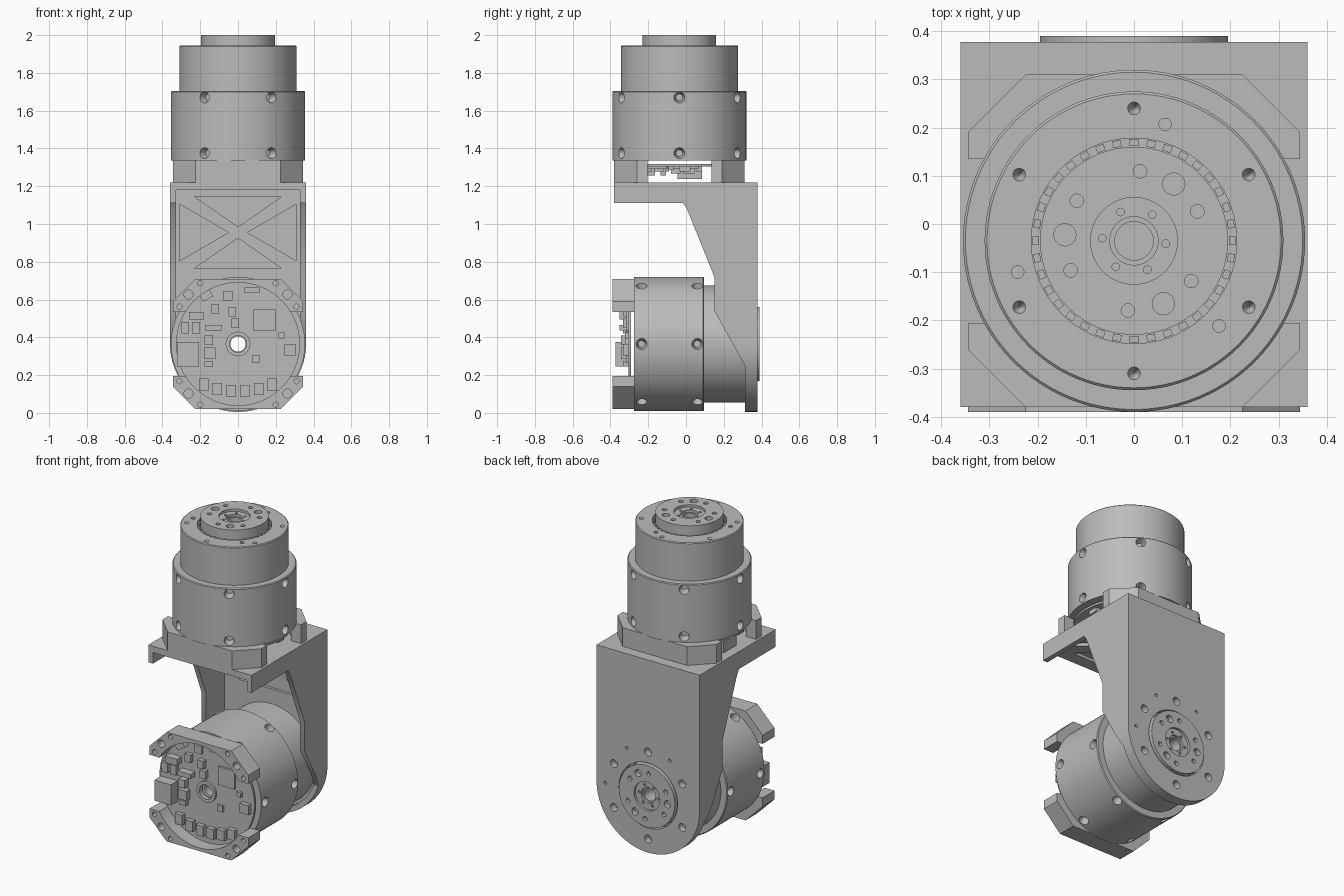
import bpy, bmesh
from math import pi, radians, cos, sin
from mathutils import Matrix, Vector

cube = bpy.data.objects.get("Cube")
if cube:
    bpy.data.objects.remove(cube, do_unlink=True)

grey = bpy.data.materials.new("machined grey")
colour = (0.5, 0.5, 0.5, 1)
grey.diffuse_color = colour
grey.use_nodes = True
for node in grey.node_tree.nodes:
    if node.type == 'BSDF_PRINCIPLED':
        node.inputs["Base Color"].default_value = colour


def finish(name, bm):
    bmesh.ops.recalc_face_normals(bm, faces=bm.faces)
    mesh = bpy.data.meshes.new(name)
    bm.to_mesh(mesh)
    bm.free()
    mesh.materials.append(grey)
    obj = bpy.data.objects.new(name, mesh)
    bpy.context.collection.objects.link(obj)
    return obj


def cut(obj, bm, operation='DIFFERENCE'):
    tool = finish("cutter", bm)
    tool.hide_render = True
    mod = obj.modifiers.new("cut", 'BOOLEAN')
    mod.object, mod.operation, mod.solver = tool, operation, 'EXACT'
    bpy.context.view_layer.update()
    graph = bpy.context.evaluated_depsgraph_get()
    mesh = bpy.data.meshes.new_from_object(obj.evaluated_get(graph))
    obj.modifiers.clear()
    obj.data = mesh
    bpy.data.objects.remove(tool, do_unlink=True)


def cyl(bm, radius, low, high, at=(0, 0), frame=Matrix(), top=None, sides=20):
    place = frame @ Matrix.Translation((at[0], at[1], (low + high) / 2))
    bmesh.ops.create_cone(bm, cap_ends=True, segments=sides, radius1=radius,
                          radius2=radius if top is None else top,
                          depth=high - low, matrix=place)


def box(bm, centre, size, turn=0):
    place = (Matrix.Translation(centre) @ Matrix.Rotation(turn, 4, 'Z')
             @ Matrix.Diagonal((*size, 1)))
    bmesh.ops.create_cube(bm, size=1, matrix=place)


def prism(bm, points, direction):
    face = bm.faces.new([bm.verts.new(p) for p in points])
    new = bmesh.ops.extrude_face_region(bm, geom=[face])["geom"]
    verts = [v for v in new if isinstance(v, bmesh.types.BMVert)]
    bmesh.ops.translate(bm, verts=verts, vec=direction)


def polar(radius, degrees):
    a = radians(degrees)
    return radius * cos(a), radius * sin(a)


def lathe(name, profile, steps=96):
    bm = bmesh.new()
    verts = [bm.verts.new((r, 0, z)) for r, z in profile]
    edges = [bm.edges.new((verts[i - 1], verts[i])) for i in range(len(verts))]
    bmesh.ops.spin(bm, geom=verts + edges, cent=(0, 0, 0), axis=(0, 0, 1),
                   angle=2 * pi, steps=steps)
    bmesh.ops.remove_doubles(bm, verts=bm.verts, dist=0.0001)
    return finish(name, bm)


# Actuator housing: stepped drum, bearing groove, output flange and bore
housing = lathe("actuator_housing", [
    (.04, .115), (.355, .115), (.355, .48), (.35, .485), (.31, .485),
    (.31, .72), (.305, .725), (.213, .725), (.213, .7), (.195, .7),
    (.195, .78), (.09, .78), (.09, .765), (.05, .765), (.05, .75), (.04, .75)])

holes = bmesh.new()
for i in range(6):
    a = 60 * i
    cyl(holes, .002, .7, .74, polar(.275, a + 30), top=.02)
    cyl(holes, .014, .76, .8, polar(.145, a + 25))
    cyl(holes, .008, .755, .8, polar(.066, a - 5), sides=12)
    for z in (.155, .45):
        frame = (Matrix.Rotation(radians(a), 4, 'Z') @ Matrix.Translation((0, 0, z))
                 @ Matrix.Rotation(pi / 2, 4, 'Y'))
        cyl(holes, .018, .31, .37, frame=frame, top=.033)
for a in (55, 175, 295):
    cyl(holes, .023, .75, .8, polar(.144, a))
    cyl(holes, .013, .715, .74, polar(.25, a + 20))
cut(housing, holes)

# Small bearing cage blocks in the groove
bm = bmesh.new()
for i in range(36):
    box(bm, (*polar(.204, 10 * i), .71), (.014, .018, .022), radians(10 * i))
cage = finish("bearing_cage", bm)

# Two rim blocks that hold the circuit board
bm = bmesh.new()
w, c = .345, .225
prism(bm, [(w, c, 0), (c, w, 0), (-c, w, 0), (-w, c, 0),
           (-w, -c, 0), (-c, -w, 0), (c, -w, 0), (w, -c, 0)], (0, 0, .118))
rim = finish("board_rim", bm)
tool = bmesh.new()
cyl(tool, .325, -.1, .2, sides=96)
cut(rim, tool)
tool = bmesh.new()
box(tool, (0, 0, 0), (1, .34, 1))
cut(rim, tool)
tool = bmesh.new()
for sx in (-1, 1):
    for sy in (-1, 1):
        cyl(tool, .014, -.02, .07, (sx * .31, sy * .197))
        cyl(tool, .014, -.02, .07, (sx * .2, sy * .322))
        cyl(tool, .024, -.02, .08, (sx * .262, sy * .262))
cut(rim, tool)

# Circuit board with a raised collar round the bore
board = lathe("circuit_board", [(.045, .07), (.065, .07), (.065, .085),
                                (.328, .085), (.328, .098), (.045, .098)])
bm = bmesh.new()
chips = [  # x, y, width, height, thickness
    (.14, -.125, .115, .115, .015), (-.265, .055, .115, .13, .07),
    (.075, -.285, .08, .03, .03), (-.055, -.255, .05, .05, .02),
    (-.12, -.185, .04, .05, .03), (-.03, -.17, .04, .05, .03),
    (-.22, -.15, .08, .04, .05), (-.28, -.085, .04, .06, .03),
    (-.22, -.085, .04, .06, .03), (-.13, -.085, .09, .03, .05),
    (-.015, -.11, .04, .05, .03), (-.155, -.02, .045, .05, .04),
    (-.15, .05, .06, .06, .04), (-.155, .105, .045, .03, .03),
    (.275, .03, .06, .06, .03), (.23, -.045, .03, .03, .02),
    (.095, .08, .04, .04, .015)]
for x, y, sx, sy, t in chips:
    box(bm, (x, y, .087 - t / 2), (sx, sy, t))
box(bm, (-.17, -.26, .067), (.06, .05, .04), radians(-30))
for i in range(6):
    x = .073 * (i - 2.5)
    box(bm, (x, .25 - x * x, .072), (.05, .065, .03))
parts = [housing, cage, rim, board, finish("board_components", bm)]

# Upper actuator stands on the bracket, lower one lies along the depth
upper = Matrix.Translation((0, -.035, 1.22))
turn = Matrix.Rotation(-pi / 2, 4, 'X')
lower = Matrix.Translation((0, -.39, .365)) @ turn


def tombstone(radius, top, y):
    arc = [(radius * cos(a), y, .365 + radius * sin(a))
           for a in (pi + pi * i / 48 for i in range(49))]
    return arc + [(radius, y, top), (-radius, y, top)]


# Bracket: side profile trimmed to a rounded front outline, then hollowed
bm = bmesh.new()
side = [(-.38, 1.22), (.378, 1.22), (.378, -.1), (.312, -.1), (.312, .25),
        (.15, .54), (.15, .72), (.005, 1.08), (-.015, 1.11), (-.38, 1.11)]
prism(bm, [(-.5, y, z) for y, z in side], (1, 0, 0))
bracket = finish("bracket", bm)
tool = bmesh.new()
prism(tool, tombstone(.36, 1.4, -.6), (0, 1.2, 0))
cut(bracket, tool, 'INTERSECT')
tool = bmesh.new()
prism(tool, tombstone(.328, 1.18, -.6), (0, .935, 0))
cut(bracket, tool)


def truss(bm, w, h, place, depth):
    for s in (-1, 1):
        for tri in ([(.08 - w, s * h), (w - .08, s * h), (0, s * .03)],
                    [(s * w, .04 - h), (s * w, h - .04), (s * .05, 0)]):
            prism(bm, [place(u, v) for u, v in tri], depth)


# Lightening pockets, output opening and screw holes
tool = bmesh.new()
truss(tool, .31, .19, lambda u, v: Vector((u, .32, .955 + v)), (0, .033, 0))
truss(tool, .28, .26, lambda u, v: Vector((u, v - .04, 1.17)), (0, 0, .028))
frame = Matrix.Translation((0, 0, .365)) @ turn
cyl(tool, .205, .3, .45, frame=frame, sides=96)
for i in range(6):
    cyl(tool, .025, .3, .45, polar(.275, 60 * i + 30), frame)
for a in (-60, -120, 0):
    cyl(tool, .01, .36, .45, polar(.3, a), frame, sides=12)
cut(bracket, tool)

# Place both actuators and smooth the curved faces
done = [bracket]
for obj in parts:
    twin = obj.copy()
    bpy.context.collection.objects.link(twin)
    twin.name = "lower_" + obj.name.split(".")[0]
    obj.name = "upper_" + obj.name
    obj.matrix_world, twin.matrix_world = upper, lower
    done.append(obj)
bpy.ops.object.select_all(action='DESELECT')
for obj in done:
    obj.select_set(True)
    bpy.context.view_layer.objects.active = obj
bpy.ops.object.shade_smooth_by_angle(angle=radians(30))
